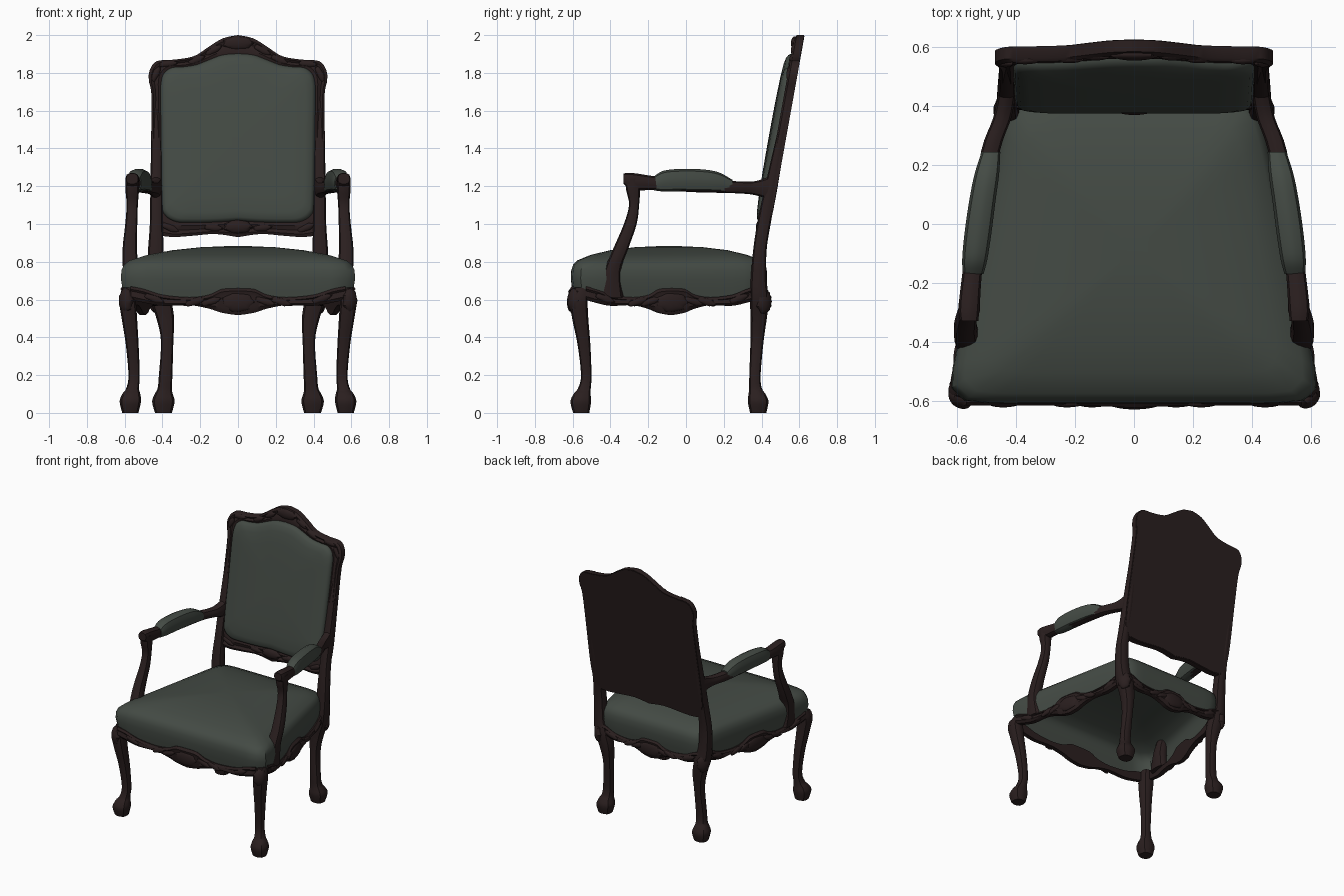
import bpy, bmesh, math
from mathutils import Vector, Matrix

cube = bpy.data.objects.get("Cube")
if cube:
    bpy.data.objects.remove(cube)


def material(name, rgb):
    m = bpy.data.materials.new(name)
    m.use_nodes = True
    m.diffuse_color = (*rgb, 1)
    m.node_tree.nodes["Principled BSDF"].inputs["Base Color"].default_value = (*rgb, 1)
    return m


WOOD = material("dark_wood", (0.023, 0.0135, 0.0135))
CLOTH = material("green_cloth", (0.057, 0.069, 0.058))
made = []


def finish(name, bm, mat, mirror=False):
    bmesh.ops.recalc_face_normals(bm, faces=bm.faces)
    mesh = bpy.data.meshes.new(name)
    bm.to_mesh(mesh)
    bm.free()
    mesh.materials.append(mat)
    ob = bpy.data.objects.new(name, mesh)
    bpy.context.scene.collection.objects.link(ob)
    if mirror:
        ob.modifiers.new("mirror", "MIRROR")
    made.append(ob)


def skin(name, rings, mat, mirror=False, closed=False, hollow=False):
    """Bridge a row of equal rings; cap both ends, or only the last if hollow."""
    bm = bmesh.new()
    loops = [[bm.verts.new(p) for p in ring] for ring in rings]
    pairs = list(zip(loops, loops[1:]))
    if closed:
        pairs.append((loops[-1], loops[0]))
    else:
        bm.faces.new(loops[-1])
        if not hollow:
            bm.faces.new(loops[0])
    for a, b in pairs:
        for i in range(len(a)):
            j = (i + 1) % len(a)
            bm.faces.new((a[i], a[j], b[j], b[i]))
    finish(name, bm, mat, mirror)


def smooth_path(points, steps=4):
    """Catmull-Rom interpolation of tuples of any length."""
    pts = [Vector(p) for p in points]
    pts = [pts[0]] + pts + [pts[-1]]
    out = []
    for a, b, c, d in zip(pts, pts[1:], pts[2:], pts[3:]):
        for k in range(steps):
            t = k / steps
            out.append(b + 0.5 * t * ((c - a) + t * ((2 * a - 5 * b + 4 * c - d)
                                                     + t * (3 * b - a - 3 * c + d))))
    return out + [pts[-1]]


def rounded(p, count):
    """Unit rounded square: a higher p gives tighter corners."""
    out = []
    for i in range(count):
        a = math.tau * (i + 0.5) / count
        c, s = math.cos(a), math.sin(a)
        r = (abs(c) ** p + abs(s) ** p) ** (-1 / p)
        out.append((c * r, s * r))
    return out


def limb(name, sections, mat, along="z"):
    """Mirrored limb; each section is x, y, z and two half sizes."""
    rings = []
    for x, y, z, a, b in smooth_path(sections):
        rings.append([(x + a * u, y + b * v, z) if along == "z" else (x + a * u, y, z + b * v)
                      for u, v in rounded(3, 12)])
    skin(name, rings, mat, mirror=True)


def carving(name, loc, size, turn=0, tilt=0, ribs=9):
    """Fluted shell or leaf, its outward side on local -y."""
    bm = bmesh.new()
    bmesh.ops.create_uvsphere(bm, u_segments=16, v_segments=36, radius=1,
                              matrix=Matrix.Rotation(math.pi / 2, 4, "X"))
    for v in bm.verts:
        f = 1 + 0.09 * math.cos(ribs * math.atan2(v.co.z, v.co.x)) * math.hypot(v.co.x, v.co.z)
        v.co = Vector((v.co.x * size[0] * f, v.co.y * size[1], v.co.z * size[2] * f))
    bm.transform(Matrix.Translation(loc) @ Matrix.Rotation(turn, 4, "Z")
                 @ Matrix.Rotation(tilt, 4, "Y"))
    finish(name, bm, WOOD)


# Seat cushion: rounded trapezoid shell, domed on top and open below
seat = []
for scale, z in ((0.97, 0.6), (0.985, 0.65), (1, 0.71), (0.995, 0.755), (0.975, 0.785),
                 (0.935, 0.807), (0.8, 0.836), (0.6, 0.861), (0.35, 0.877), (0.1, 0.883)):
    seat.append([(u * scale * (0.533 - 0.11 * v * scale), -0.09 + 0.52 * v * scale, z)
                 for u, v in rounded(14, 72)])
skin("seat_cushion", seat, CLOTH, hollow=True)

# Legs, the rear pair running up into the back posts
limb("front_leg", [(.57, -.555, 0, .043, .043), (.57, -.557, .06, .057, .055),
                   (.565, -.55, .1, .048, .045), (.558, -.538, .13, .034, .034),
                   (.55, -.528, .2, .03, .028), (.56, -.54, .36, .034, .034),
                   (.575, -.56, .5, .041, .043), (.585, -.568, .6, .045, .047),
                   (.575, -.553, .665, .035, .035)], WOOD)
limb("rear_leg_and_post", [(.395, .382, 0, .045, .043), (.395, .382, .06, .06, .055),
                           (.393, .376, .1, .048, .045), (.388, .368, .13, .038, .034),
                           (.383, .365, .2, .036, .03),
                           (.375, .376, .38, .033, .035), (.385, .385, .5, .047, .043),
                           (.41, .388, .6, .055, .05), (.43, .385, .7, .045, .043),
                           (.435, .39, .85, .042, .036), (.432, .412, 1, .035, .036),
                           (.432, .452, 1.2, .032, .034), (.432, .54, 1.65, .025, .018)], WOOD)

# Arms, their curved supports and pads
limb("arm_support", [(.56, -.4, .61, .037, .07), (.567, -.39, .75, .042, .045),
                     (.573, -.345, .87, .038, .04), (.565, -.295, 1, .032, .034),
                     (.56, -.275, 1.1, .03, .027), (.56, -.28, 1.18, .036, .037),
                     (.56, -.285, 1.24, .037, .038)], WOOD)
limb("arm_rail", [(.56, -.33, 1.24, .031, .028), (.56, -.28, 1.225, .036, .045),
                  (.548, -.15, 1.215, .033, .036), (.52, .05, 1.2, .031, .032),
                  (.487, .25, 1.195, .032, .032), (.448, .36, 1.19, .031, .036),
                  (.432, .44, 1.19, .03, .062)], WOOD, "y")
limb("arm_pad", [(.546, -.17, 1.215, .035, .037), (.541, -.12, 1.227, .043, .055),
                 (.53, -.03, 1.232, .046, .06), (.515, .08, 1.23, .045, .06),
                 (.5, .17, 1.222, .042, .053), (.486, .245, 1.2, .032, .035)], CLOTH, "y")

# Scalloped apron rails: distance from middle, top height, bottom height
HALF = [(0, .655, .517), (.15, .65, .53), (.27, .62, .552), (.45, .607, .57),
        (.7, .62, .567), (.87, .65, .583), (1, .665, .6)]
half = smooth_path(HALF)
wave = [(-t, a, b) for t, a, b in reversed(half[1:])] + [tuple(p) for p in half]


def apron(name, start, end):
    p, q = Vector((*start, 0)), Vector((*end, 0))
    mid, way = (p + q) / 2, (q - p) / 2
    out = Vector((way.y, -way.x, 0)).normalized()
    turn = math.atan2(out.x, -out.y)
    rings = []
    for t, top, low in wave:
        bump = 0.008 * max(0, 1 - abs(t) * 3)
        profile = ((-.035, low), (-.005, low), (.008 + bump, low * .75 + top * .25),
                   (.002 + bump, low * .3 + top * .7), (.01 + bump, top - .01),
                   (0, top + .005), (-.035, top))
        rings.append([mid + way * t + out * d + Vector((0, 0, z)) for d, z in profile])
    skin(name, rings, WOOD)
    carving(name + "_shell", mid + out * .004 + Vector((0, 0, .587)), (.085, .02, .052), turn)
    for s in (-1, 1):
        for i, (t, z) in enumerate(((.25, .59), (.4, .588), (.78, .605))):
            carving(f"{name}_leaf_{i}_{s}", mid + way * t * s + out * .004 + Vector((0, 0, z)),
                    (.055, .013, .018), turn, s * (.3 if i < 2 else -.35), 5)


apron("front_apron", (-.57, -.606), (.57, -.606))
apron("left_apron", (.613, -.53), (.435, .38))
apron("rear_apron", (.41, .42), (-.41, .42))
apron("right_apron", (-.435, .38), (-.613, -.53))

# Carved knees at the four corners
for side, s in (("left", 1), ("right", -1)):
    carving(side + "_front_knee_shell", (s * .592, -.59, .595), (.042, .033, .065), s * .7)
    carving(side + "_rear_knee_shell", (s * .432, .412, .59), (.045, .03, .065), s * 2.2)


# Leaning back: all outlines lie in x, z and are sheared along y
def lean(x, z, off):
    return (x, .598 + (z - 2) * .18 + off, z)


def whole(points):
    h = smooth_path(points)
    return [(x, z) for x, z in h] + [(-x, z) for x, z in reversed(h[1:-1])]


outer = whole([(0, .93), (.12, .947), (.25, .937), (.36, .932), (.43, .96), (.46, 1.1),
               (.458, 1.45), (.458, 1.68), (.472, 1.76), (.467, 1.815), (.43, 1.862),
               (.34, 1.87), (.235, 1.888), (.155, 1.938), (.08, 1.983), (0, 2)])
inner = whole([(0, 1.02), (.12, 1.012), (.25, 1.01), (.33, 1.015), (.385, 1.05), (.4, 1.12),
               (.405, 1.45), (.408, 1.68), (.405, 1.75), (.39, 1.795), (.35, 1.825),
               (.29, 1.83), (.22, 1.841), (.15, 1.868), (.08, 1.893), (0, 1.9)])

# Moulded back frame
frame = []
for (x, z), (u, w) in zip(outer, inner):
    frame.append([lean(x + (u - x) * k, z + (w - z) * k, off) for k, off in
                  ((0, .028), (0, -.012), (.2, -.022), (.45, -.012), (.75, -.022),
                   (1.1, -.012), (1.1, .02))])
skin("back_frame", frame, WOOD, closed=True)

# Rear panel and padded front of the back
skin("back_panel", [[lean(x * .99, 1.45 + (z - 1.45) * .99, off) for x, z in outer]
                    for off in (.01, .03)], WOOD)
pad = []
for k, off in ((1, .005), (1.005, -.022), (.99, -.036), (.96, -.046), (.88, -.054),
               (.7, -.059), (.4, -.062), (.1, -.063)):
    pad.append([lean(x * k, 1.45 + (z - 1.45) * k, off) for x, z in inner])
skin("back_cushion", pad, CLOTH, hollow=True)

# Back carvings: crest, lower shell, corner and side leaves
carving("crest_shell", lean(0, 1.957, -.015), (.08, .02, .036))
carving("lower_back_shell", lean(0, .985, -.02), (.075, .025, .036))
for s in (-1, 1):
    for i, (x, z, tilt) in enumerate(((.13, 1.92, .5), (.22, 1.868, .45), (.37, 1.848, .1),
                                      (.437, 1.79, 1.1), (.13, .98, -.1), (.36, .98, -.4))):
        carving(f"back_leaf_{i}_{s}", lean(s * x, z, -.014), (.05, .014, .018), 0, s * tilt, 5)

# Smooth shading with crisp edges
for ob in bpy.context.selected_objects:
    ob.select_set(False)
for ob in made:
    ob.select_set(True)
bpy.context.view_layer.objects.active = made[0]
bpy.ops.object.shade_smooth_by_angle(angle=math.radians(40))
